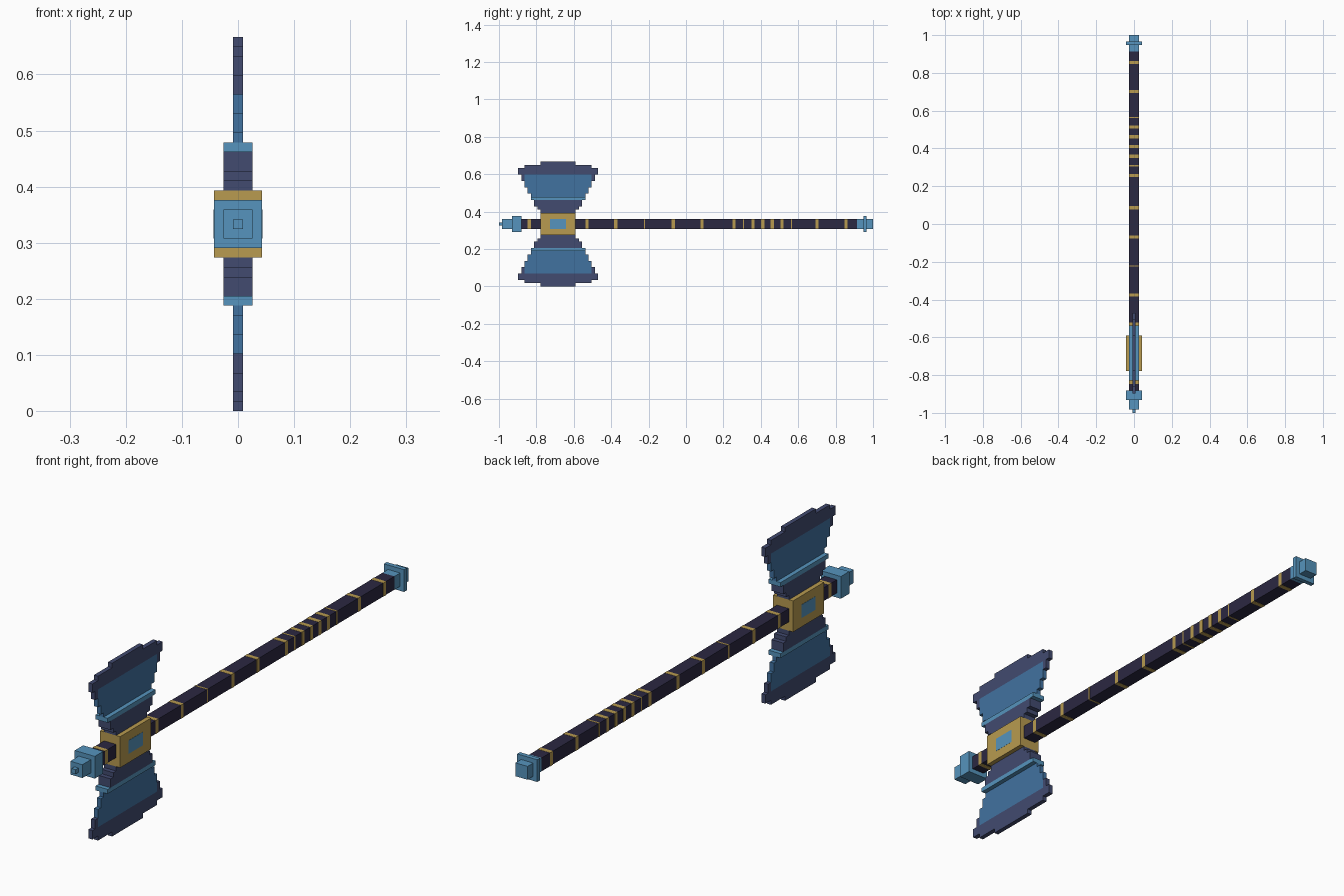
import bpy, bmesh
from mathutils import Vector

if "Cube" in bpy.data.objects:
    bpy.data.objects.remove(bpy.data.objects["Cube"], do_unlink=True)

U = 2 / 117            # edge of one building block
MID = 19.5             # height of the shaft axis, in blocks
HEAD = -40             # y of the head centre, in blocks


def material(name, rgb):
    m = bpy.data.materials.new(name)
    m.use_nodes = True
    m.diffuse_color = (*rgb, 1)
    bsdf = m.node_tree.nodes["Principled BSDF"]
    bsdf.inputs["Base Color"].default_value = (*rgb, 1)
    bsdf.inputs["Roughness"].default_value = 0.8
    return m


LIGHT = material("light blue", (0.093, 0.296, 0.508))
STEEL = material("steel blue", (0.053, 0.168, 0.352))
SLATE = material("dark slate", (0.054, 0.070, 0.162))
GOLD = material("old gold", (0.479, 0.328, 0.080))
SHAFT = material("dark shaft", (0.024, 0.021, 0.054))


def build(name, mat, boxes):
    """Boxes are (half x, y0, y1, z0, z1) in blocks, z relative to the axis."""
    bm = bmesh.new()
    for hx, y0, y1, z0, z1 in boxes:
        verts = bmesh.ops.create_cube(bm, size=1)["verts"]
        bmesh.ops.scale(bm, vec=Vector((2 * hx, y1 - y0, z1 - z0)), verts=verts)
        bmesh.ops.translate(bm, vec=Vector((0, (y0 + y1) / 2, (z0 + z1) / 2 + MID)), verts=verts)
    bmesh.ops.scale(bm, vec=Vector((U, U, U)), verts=bm.verts)
    mesh = bpy.data.meshes.new(name)
    bm.to_mesh(mesh)
    bm.free()
    mesh.materials.append(mat)
    obj = bpy.data.objects.new(name, mesh)
    bpy.context.collection.objects.link(obj)
    return obj


def square(half, y0, y1):
    return (half, y0, y1, -half, half)


def tier(hx, half_y, z0, z1):
    return (hx, HEAD - half_y, HEAD + half_y, z0, z1)


# Shaft with gold bands, some of them narrow
build("shaft", SHAFT, [square(1.5, -51.5, 53.5)])
wide = [-49, -31, -22, -4, 5, 15, 21, 24, 27, 30, 41, 50]
narrow = [-13, 18, 33]
build("shaft_bands", GOLD,
      [square(1.54, y - 0.5, y + 0.5) for y in wide] +
      [square(1.54, y - 0.2, y + 0.2) for y in narrow])

# Stepped end caps
build("front_cap", LIGHT, [square(2.5, -54.5, -51.5),
                           square(1.5, -57.5, -54.5),
                           square(0.5, -58.5, -57.5)])
build("rear_cap", LIGHT, [square(1.5, 53.5, 58.5), square(2.5, 55.5, 56.5)])

# Hub block with a flush plate on both sides
build("hub", GOLD, [tier(2.5, 5.5, -3.5, 3.5)])
build("hub_plates", LIGHT, [tier(2.54, 2.5, -1.5, 1.5)])


def edge_pieces(z0, z1, inner, outer):
    return [(0.5, HEAD + s * (inner + outer) / 2 - (outer - inner) / 2,
             HEAD + s * (inner + outer) / 2 + (outer - inner) / 2, z0, z1) for s in (-1, 1)]


def flip(boxes, side):
    if side > 0:
        return boxes
    return [(hx, y0, y1, -z1, -z0) for hx, y0, y1, z0, z1 in boxes]


# Two mirrored blades, stepped outward from the hub
for label, side in (("upper", 1), ("lower", -1)):
    root = [tier(1.5, 5.5, 3.5, 4.5), tier(1.5, 6.5, 4.5, 5.5), tier(1.5, 7.5, 5.5, 7.5)]
    build(label + "_blade_root", SLATE, flip(root, side))
    build(label + "_blade_trim", LIGHT, flip([tier(1.5, 8.5, 7.5, 8.5)], side))
    panel = [tier(0.5, 8.5, 8.5, 9.5), tier(0.5, 9.5, 9.5, 11.5), tier(0.5, 10.5, 11.5, 15.5)]
    build(label + "_blade_panel", STEEL, flip(panel, side))
    rim = edge_pieces(13.5, 15.5, 10.5, 11.5) + [
        tier(0.5, 12.5, 15.5, 17.5), tier(0.5, 10.5, 17.5, 18.5), tier(0.5, 5.5, 18.5, 19.5)]
    build(label + "_blade_edge", SLATE, flip(rim, side))
